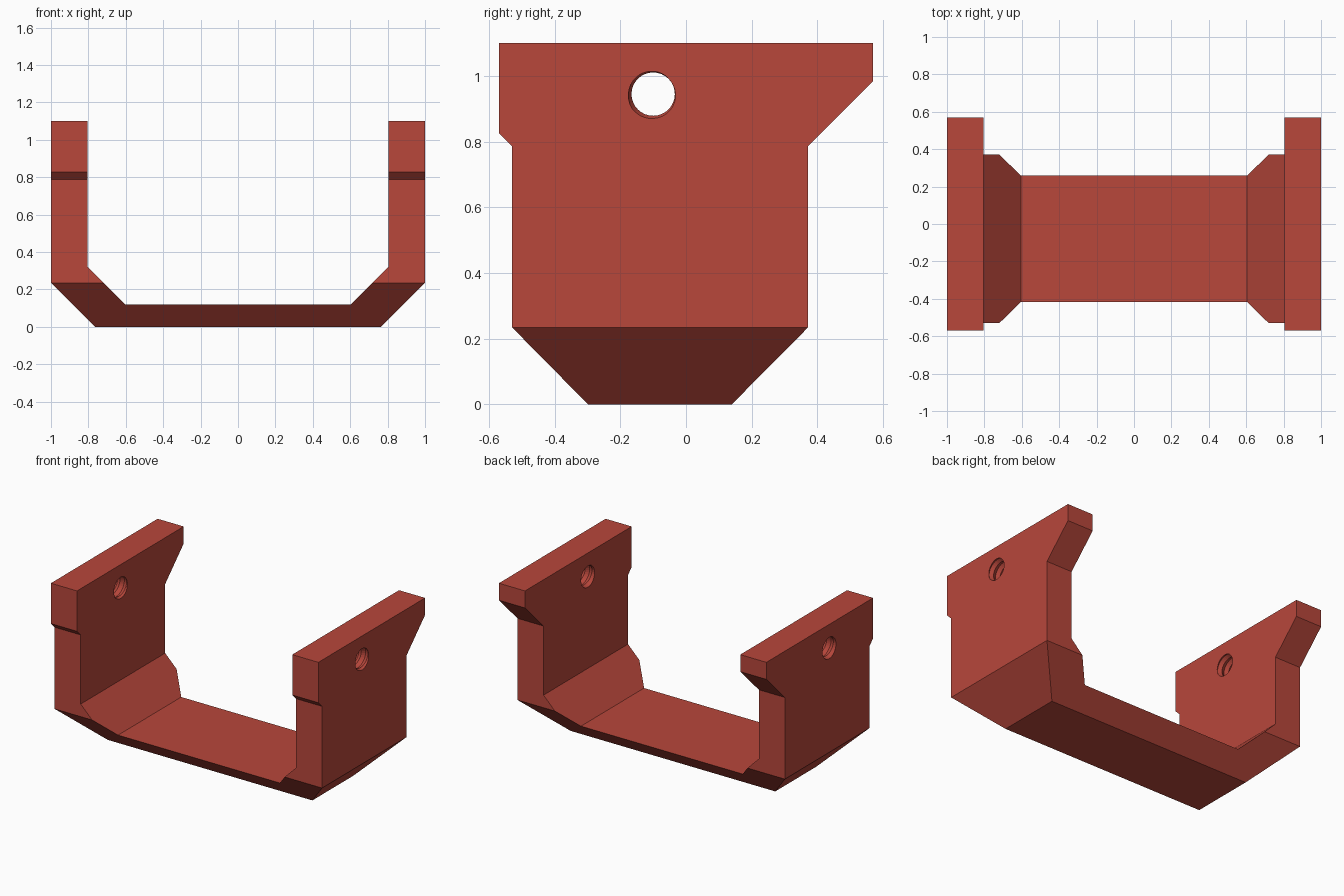
import bpy, bmesh, math

if "Cube" in bpy.data.objects:
    bpy.data.objects.remove(bpy.data.objects["Cube"])

red = bpy.data.materials.new("brick_red")
red.diffuse_color = (0.479, 0.063, 0.044, 1)
red.use_nodes = True
red.node_tree.nodes["Principled BSDF"].inputs["Base Color"].default_value = red.diffuse_color


def new_object(name, bm):
    bmesh.ops.recalc_face_normals(bm, faces=bm.faces)
    mesh = bpy.data.meshes.new(name)
    bm.to_mesh(mesh)
    bm.free()
    mesh.materials.append(red)
    obj = bpy.data.objects.new(name, mesh)
    bpy.context.collection.objects.link(obj)
    return obj


def prism(name, points, offset):
    """Extrude a closed outline along the offset vector."""
    bm = bmesh.new()
    face = bm.faces.new([bm.verts.new(p) for p in points])
    out = bmesh.ops.extrude_face_region(bm, geom=[face], use_keep_orig=True)
    verts = [g for g in out["geom"] if isinstance(g, bmesh.types.BMVert)]
    bmesh.ops.translate(bm, verts=verts, vec=offset)
    return new_object(name, bm)


def thread_cutter(name, x0, y, z, length, pitch=0.05, minor=0.066, major=0.078, n=32):
    """Solid screw along x: rows climb one pitch per turn, alternating radius."""
    bm = bmesh.new()
    count = 2 * math.ceil(length / pitch) + 1
    rows = []
    for k in range(count):
        r = major if k % 2 else minor
        row = []
        for s in range(n):
            a = 2 * math.pi * s / n
            row.append(bm.verts.new((x0 + pitch * (k / 2 + s / n),
                                     y + r * math.cos(a), z + r * math.sin(a))))
        rows.append(row)
    # a row's end joins the start of the row one turn later
    for k in range(count - 2):
        rows[k].append(rows[k + 2][0])
    for k in range(count - 3):
        for s in range(n):
            bm.faces.new((rows[k][s], rows[k][s + 1], rows[k + 1][s + 1], rows[k + 1][s]))
    last = count - 3
    loops = [rows[0][:n] + [rows[2][0], rows[1][0]],
             rows[last][:n] + [rows[last + 2][0], rows[last + 1][0]]]
    for loop in loops:
        cx = sum(v.co.x for v in loop) / len(loop)
        centre = bm.verts.new((cx, y, z))
        for i, v in enumerate(loop):
            bm.faces.new((v, loop[(i + 1) % len(loop)], centre))
    loose = [v for v in bm.verts if not v.link_faces]
    bmesh.ops.delete(bm, geom=loose, context="VERTS")
    return new_object(name, bm)


def boolean(target, tool, operation):
    mod = target.modifiers.new(operation.lower(), "BOOLEAN")
    mod.operation = operation
    mod.solver = "EXACT"
    mod.object = tool
    tool.hide_render = True
    bpy.context.view_layer.objects.active = target
    bpy.ops.object.modifier_apply(modifier=mod.name)
    bpy.data.objects.remove(tool)


# U-shaped bracket seen from the front
half = [(0.765, 0), (1, 0.235), (1, 1.1), (0.805, 1.1), (0.805, 0.32), (0.605, 0.12)]
outline = half + [(-x, z) for x, z in reversed(half)]
bracket = prism("bracket", [(x, -0.7, z) for x, z in outline], (0, 1.4, 0))

# Side silhouette trims the bracket
side = [(-0.298, 0), (0.139, 0), (0.372, 0.235), (0.372, 0.787), (0.57, 0.985),
        (0.57, 1.1), (-0.57, 1.1), (-0.57, 0.827), (-0.53, 0.787), (-0.53, 0.235)]
trim = prism("side_trim", [(-1.2, y, z) for y, z in side], (2.4, 0, 0))
boolean(bracket, trim, "INTERSECT")

# Threaded screw hole through each arm
for x0 in (-1.11, 0.695):
    boolean(bracket, thread_cutter("screw_hole", x0, -0.1, 0.945, 0.45), "DIFFERENCE")
